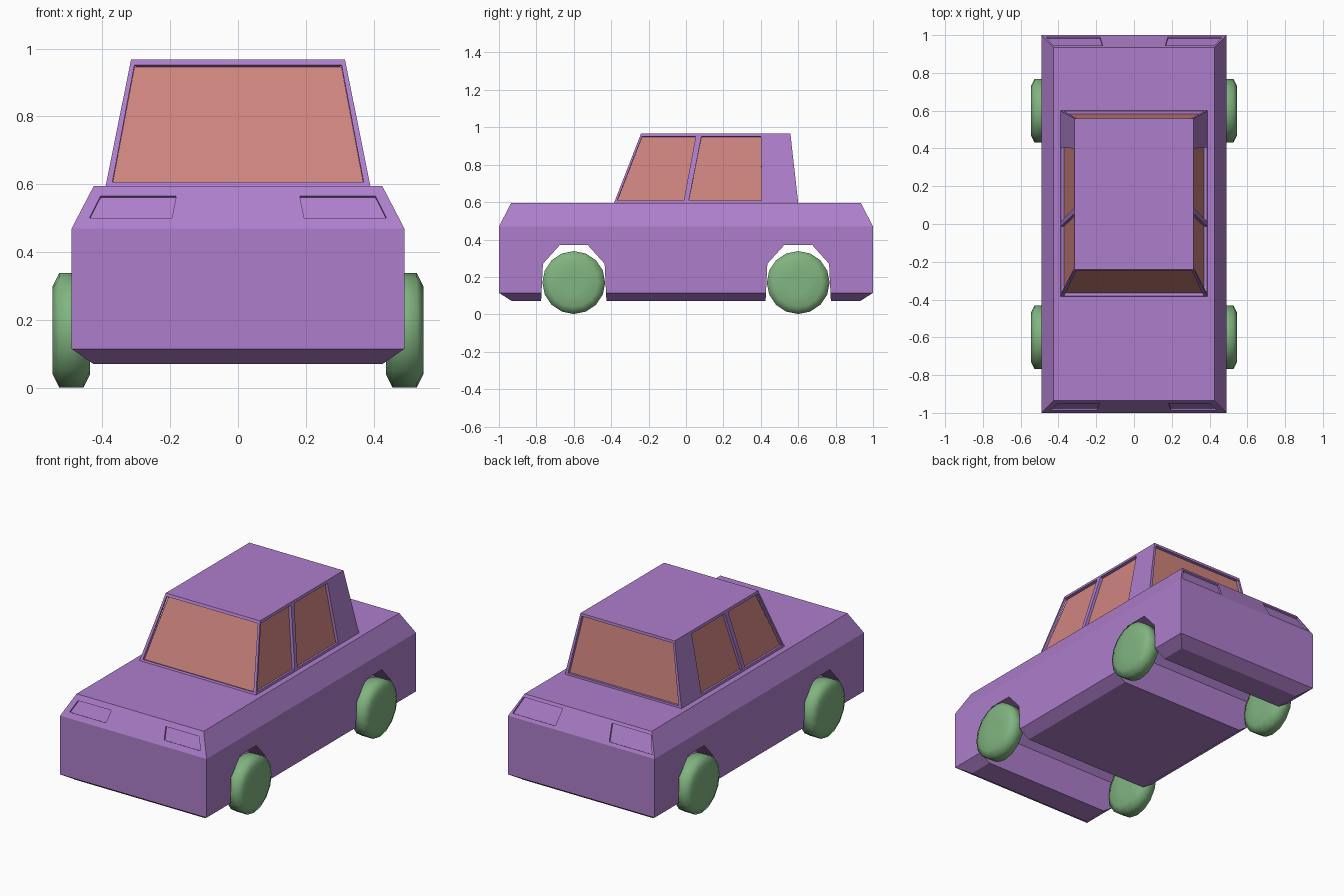
import bpy, bmesh, math
from mathutils import Vector

if "Cube" in bpy.data.objects:
    bpy.data.objects.remove(bpy.data.objects["Cube"])


def material(name, rgb):
    m = bpy.data.materials.new(name)
    m.diffuse_color = (*rgb, 1)
    m.use_nodes = True
    m.node_tree.nodes["Principled BSDF"].inputs["Base Color"].default_value = m.diffuse_color
    return m


PAINT = material("paint", (0.42, 0.21, 0.60))
GLASS = material("glass", (0.62, 0.23, 0.21))
TYRE = material("tyre", (0.22, 0.46, 0.22))


def to_object(name, bm, mat):
    bmesh.ops.recalc_face_normals(bm, faces=bm.faces)
    me = bpy.data.meshes.new(name)
    bm.to_mesh(me)
    bm.free()
    me.materials.append(mat)
    ob = bpy.data.objects.new(name, me)
    bpy.context.collection.objects.link(ob)
    return ob


def loft(name, rings, mat):
    """Closed solid skinned through rings that have equal point counts."""
    bm = bmesh.new()
    loops = [[bm.verts.new(p) for p in r] for r in rings]
    n = len(loops[0])
    for a, b in zip(loops, loops[1:]):
        for i in range(n):
            j = (i + 1) % n
            bm.faces.new((a[i], a[j], b[j], b[i]))
    bm.faces.new(loops[0])
    bm.faces.new(loops[-1])
    return to_object(name, bm, mat)


def rect(z, x, y0, y1):
    return [(-x, y0, z), (x, y0, z), (x, y1, z), (-x, y1, z)]


def boolean(target, tool, op):
    mod = target.modifiers.new("cut", 'BOOLEAN')
    mod.object, mod.operation, mod.solver = tool, op, 'EXACT'
    bpy.context.view_layer.objects.active = target
    bpy.ops.object.modifier_apply(modifier=mod.name)
    bpy.data.objects.remove(tool)


# Lower body with chamfered top and bottom edges
body = loft("car_body", [rect(0.07, 0.425, -0.93, 0.93), rect(0.115, 0.49, -1, 1),
                         rect(0.47, 0.49, -1, 1), rect(0.595, 0.425, -0.935, 0.935)], PAINT)

# Cabin, sunk slightly into the body and merged
cabin = loft("cabin", [rect(0.5, 0.39, -0.385, 0.6), rect(0.595, 0.39, -0.385, 0.6),
                       rect(0.968, 0.315, -0.24, 0.558)], PAINT)
boolean(body, cabin, 'UNION')

# Wheel arches run across the whole underside
ARCH = [(-0.178, 0), (-0.165, 0.27), (-0.075, 0.37), (0.075, 0.37), (0.165, 0.27), (0.178, 0)]
for yc in (-0.6, 0.6):
    arch = loft("arch_cutter", [[(x, yc + y, z) for y, z in ARCH] for x in (-0.7, 0.7)], PAINT)
    boolean(body, arch, 'DIFFERENCE')


def recess(name, pts, depth, glass=False):
    """Sink a four-cornered panel into the body, optionally glazed."""
    pts = [Vector(p) for p in pts]
    n = (pts[1] - pts[0]).cross(pts[3] - pts[0]).normalized()
    mid = sum(pts, Vector()) / 4
    if n.dot(mid - Vector((0, 0.1, 0.5))) < 0:
        n = -n
    cutter = loft("panel_cutter", [[p + n * 0.02 for p in pts], [p - n * depth for p in pts]], PAINT)
    boolean(body, cutter, 'DIFFERENCE')
    if glass:
        bm = bmesh.new()
        f = bm.faces.new([bm.verts.new(p - n * (depth - 0.001)) for p in pts])
        pane = to_object(name, bm, GLASS)
        if pane.data.polygons[0].normal.dot(n) < 0:
            pane.data.flip_normals()


def cab(z):
    return (z - 0.595) / 0.373


def nose(z):
    return 1 - 0.065 * (z - 0.47) / 0.125


# Windscreen and rear window
SCREEN = [(-0.37, 0.606), (0.37, 0.606), (0.305, 0.952), (-0.305, 0.952)]
recess("windscreen", [(x, -0.385 + 0.145 * cab(z), z) for x, z in SCREEN], 0.018, True)
recess("rear_window", [(x, 0.6 - 0.042 * cab(z), z) for x, z in SCREEN], 0.018, True)

# Side windows and lamp recesses, mirrored left and right
SIDE = {"front": [(-0.368, 0.608), (-0.012, 0.608), (0.052, 0.952), (-0.235, 0.952)],
        "rear": [(0.015, 0.608), (0.405, 0.608), (0.4, 0.952), (0.083, 0.952)]}
HEAD = [(0.195, 0.5), (0.438, 0.5), (0.405, 0.565), (0.182, 0.565)]
TAIL = [(0.18, 0.488), (0.466, 0.488), (0.425, 0.578), (0.165, 0.578)]
for side, s in (("left", -1), ("right", 1)):
    for where, pts in SIDE.items():
        recess(f"{where}_{side}_window",
               [(s * (0.39 - 0.075 * cab(z)), y, z) for y, z in pts], 0.018, True)
    recess("headlamp", [(s * x, -nose(z), z) for x, z in HEAD], 0.01)
    recess("tail_lamp", [(s * x, nose(z), z) for x, z in TAIL], 0.01)

# Wheels: rounded discs with soft shoulders
SEG = 16
WHEEL = [(-0.055, 0.06), (-0.055, 0.13), (-0.036, 0.168), (0.036, 0.168), (0.055, 0.13), (0.055, 0.06)]
for side, s in (("left", -1), ("right", 1)):
    for where, yc in (("front", -0.6), ("rear", 0.6)):
        rings = [[(s * 0.491 + x,
                   yc + r * math.cos(2 * math.pi * i / SEG),
                   0.17 + r * math.sin(2 * math.pi * i / SEG)) for i in range(SEG)]
                 for x, r in WHEEL]
        wheel = loft(f"{where}_{side}_wheel", rings, TYRE)
        wheel.data.shade_smooth()
